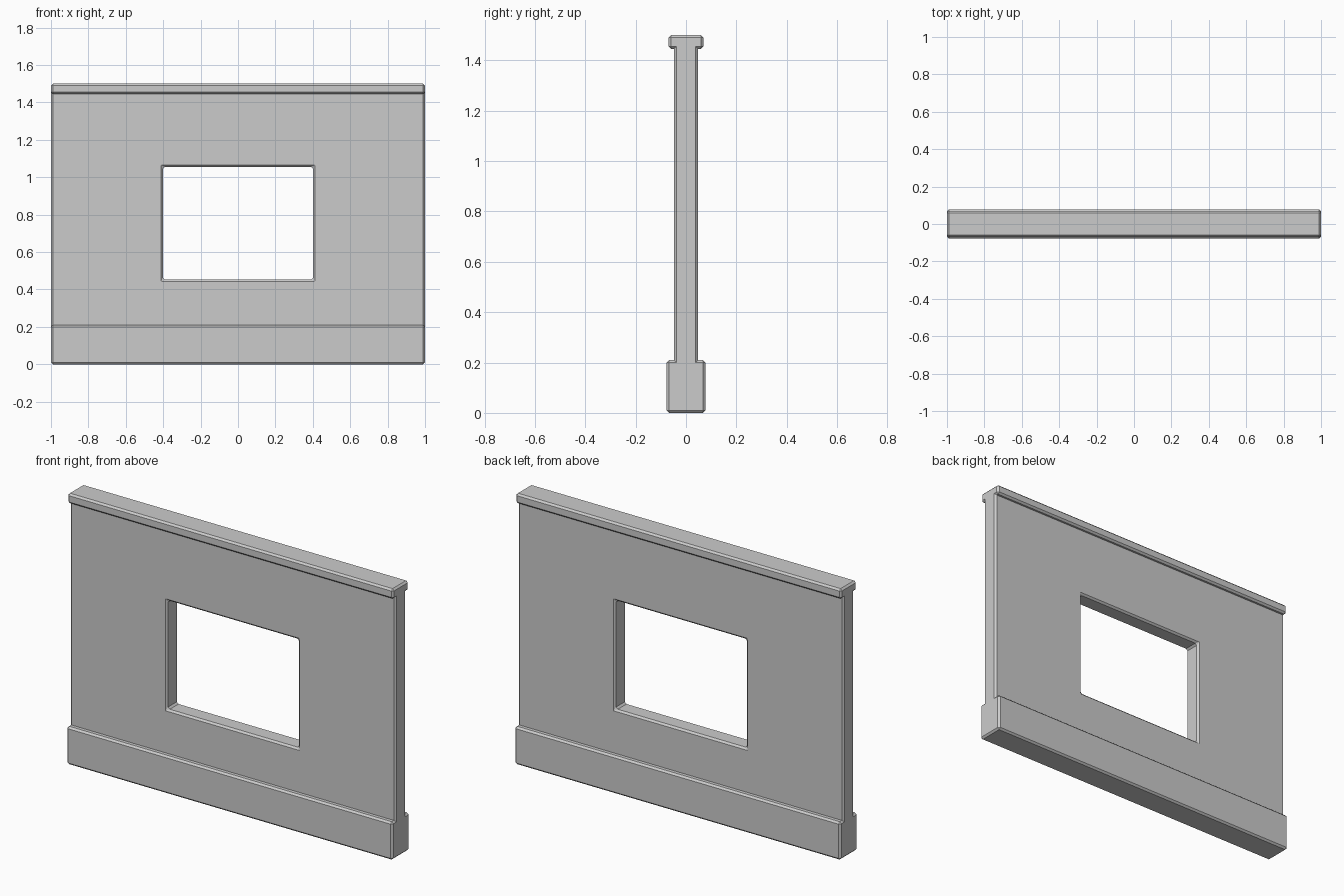
import bpy, bmesh

if "Cube" in bpy.data.objects:
    bpy.data.objects.remove(bpy.data.objects["Cube"])

HALF_X = 1.0
BASE_Y, WALL_Y, CAP_Y = 0.077, 0.048, 0.069
BASE_Z, CAP_Z, TOP_Z = 0.21, 1.445, 1.5
WIN_X, WIN_LOW, WIN_HIGH = 0.402, 0.453, 1.055
BEVEL = 0.01


def bevel(bm, edges):
    bmesh.ops.bevel(bm, geom=edges, offset=BEVEL, offset_type='OFFSET',
                    segments=1, profile=0.5, affect='EDGES', clamp_overlap=False)


bm = bmesh.new()

# I-shaped wall section: plinth, panel and top rail, swept along x
half = [(BASE_Y, 0), (BASE_Y, BASE_Z), (WALL_Y, BASE_Z),
        (WALL_Y, CAP_Z), (CAP_Y, CAP_Z), (CAP_Y, TOP_Z)]
outline = half + [(-y, z) for y, z in reversed(half)]
end = bm.faces.new([bm.verts.new((-HALF_X, y, z)) for y, z in outline])
swept = bmesh.ops.extrude_face_region(bm, geom=[end], use_keep_orig=True)
bmesh.ops.translate(bm, vec=(2 * HALF_X, 0, 0),
                    verts=[g for g in swept["geom"] if isinstance(g, bmesh.types.BMVert)])
bmesh.ops.recalc_face_normals(bm, faces=bm.faces)

# Chamfer every outside edge, leaving the inside corners of the section sharp
bevel(bm, [e for e in bm.edges if e.is_convex or abs(e.verts[0].co.x - e.verts[1].co.x) < 0.01])

# Window opening: replace the two panel faces by frames joined by a tunnel
panels = sorted(bm.faces, key=lambda f: f.calc_area() * (abs(f.normal.y) > 0.9))[-2:]
mid_z = (WIN_LOW + WIN_HIGH) / 2
rims = []
for panel in panels:
    outer = list(panel.verts)
    bm.faces.remove(panel)
    rim = {}
    for v in outer:
        key = (v.co.x > 0, v.co.z > mid_z)
        if key not in rim:
            rim[key] = bm.verts.new((WIN_X if key[0] else -WIN_X, v.co.y,
                                     WIN_HIGH if key[1] else WIN_LOW))
    for a, b in zip(outer, outer[1:] + outer[:1]):
        ra, rb = (rim[(v.co.x > 0, v.co.z > mid_z)] for v in (a, b))
        bm.faces.new([a, b, rb, ra] if ra != rb else [a, b, ra])
    rims.append(rim)
keys = [(False, False), (True, False), (True, True), (False, True)]
for a, b in zip(keys, keys[1:] + keys[:1]):
    bm.faces.new([rims[0][a], rims[0][b], rims[1][b], rims[1][a]])
bmesh.ops.recalc_face_normals(bm, faces=bm.faces)

# Chamfer the window edges and corners
rim_verts = {v for rim in rims for v in rim.values()}
bevel(bm, [e for e in bm.edges if set(e.verts) <= rim_verts])
bmesh.ops.recalc_face_normals(bm, faces=bm.faces)

mesh = bpy.data.meshes.new("window_wall")
bm.to_mesh(mesh)
bm.free()
bpy.context.collection.objects.link(bpy.data.objects.new("window_wall", mesh))
